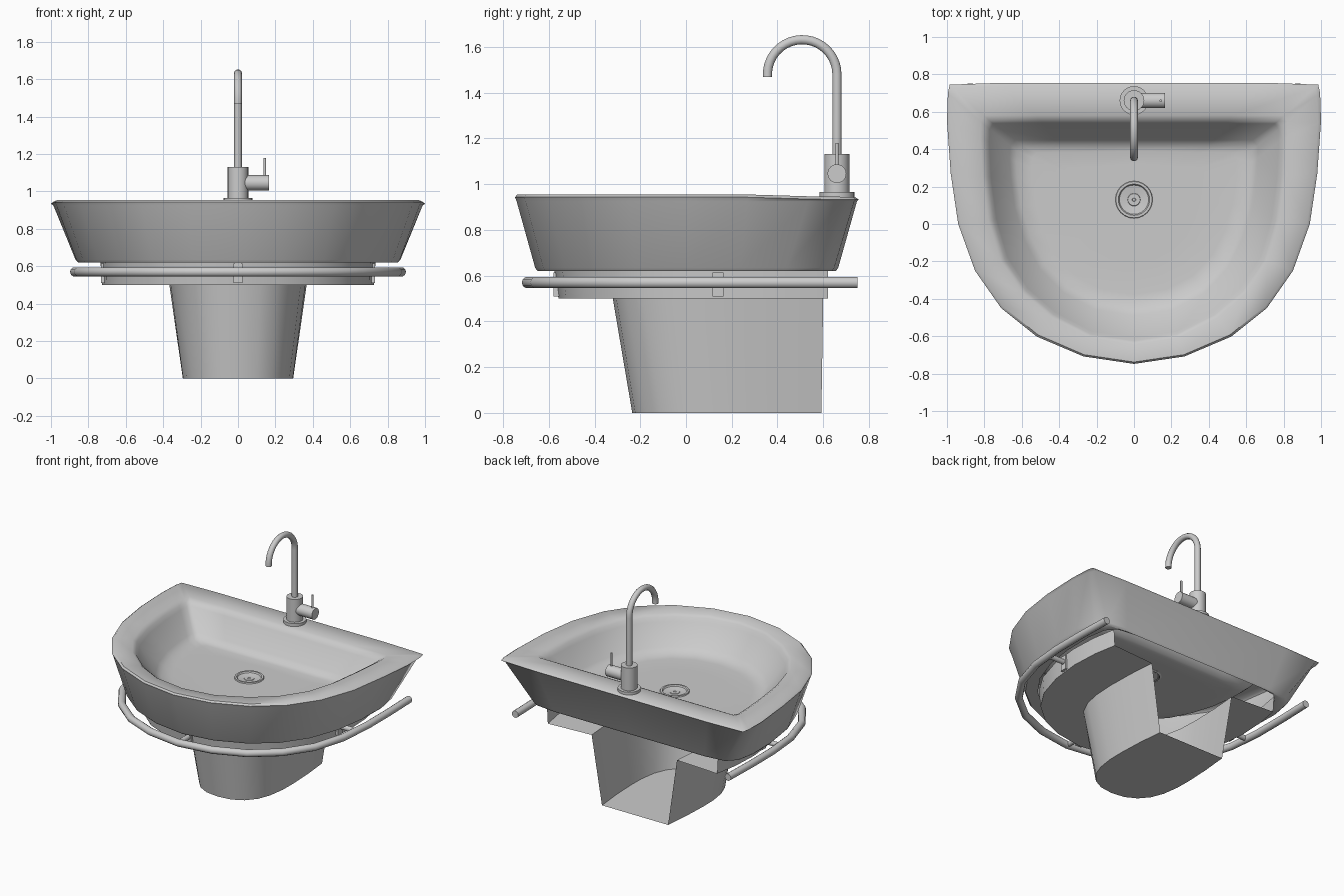
import bpy, bmesh, math
from mathutils import Vector

if "Cube" in bpy.data.objects:
    bpy.data.objects.remove(bpy.data.objects["Cube"])


def smooth(ob, angle=35):
    bpy.ops.object.select_all(action='DESELECT')
    ob.select_set(True)
    bpy.context.view_layer.objects.active = ob
    bpy.ops.object.shade_smooth_by_angle(angle=math.radians(angle))


def link(name, data):
    ob = bpy.data.objects.new(name, data)
    bpy.context.collection.objects.link(ob)
    return ob


def mirror_half(half, closed):
    """Front-to-back half outline -> full outline running left to right."""
    tail = half[1:-1] if closed else half[1:]
    left = [(-x, y) for x, y in tail]
    return left[::-1] + list(half)


def loft(name, rings, closed=True, cap=False, angle=35):
    bm = bmesh.new()
    rows = [[bm.verts.new(p) for p in ring] for ring in rings]
    n = len(rows[0])
    for a, b in zip(rows, rows[1:]):
        for i in range(n if closed else n - 1):
            j = (i + 1) % n
            bm.faces.new((a[i], a[j], b[j], b[i]))
    if cap:
        bm.faces.new(rows[-1])
    bmesh.ops.recalc_face_normals(bm, faces=bm.faces)
    me = bpy.data.meshes.new(name)
    bm.to_mesh(me)
    bm.free()
    ob = link(name, me)
    smooth(ob, angle)
    return ob


def lerp(a, b, t):
    return [(p[0] + (q[0] - p[0]) * t, p[1] + (q[1] - p[1]) * t) for p, q in zip(a, b)]


def scaled(a, s):
    return [(x * s, y * s) for x, y in a]


def at(ring, z):
    return [(x, y, z) for x, y in ring]


def tube(name, pts, r):
    cu = bpy.data.curves.new(name, 'CURVE')
    cu.dimensions = '3D'
    cu.bevel_depth = r
    cu.bevel_resolution = 3
    cu.use_fill_caps = True
    sp = cu.splines.new('POLY')
    sp.points.add(len(pts) - 1)
    for p, co in zip(sp.points, pts):
        p.co = (*co, 1)
    sp.use_smooth = True
    return link(name, cu)


def rod(name, a, b, r, sides=24):
    a, b = Vector(a), Vector(b)
    d = b - a
    bpy.ops.mesh.primitive_cylinder_add(vertices=sides, radius=r, depth=d.length, location=(a + b) / 2)
    ob = bpy.context.object
    ob.name = name
    ob.rotation_euler = d.to_track_quat('Z', 'Y').to_euler()
    smooth(ob)
    return ob


def box(name, loc, size):
    bpy.ops.mesh.primitive_cube_add(size=1, location=loc)
    ob = bpy.context.object
    ob.name = name
    ob.scale = size


# Basin: outer wall, rim and bowl as one skin around a drain hole
front = [(0, -.748), (.27, -.708), (.52, -.602), (.71, -.45), (.85, -.25), (.94, 0), (.98, .27)]
outer = mirror_half(front + [(1, .55), (.995, .7), (.985, .745), (.7, .755), (0, .755)], True)
lower = mirror_half(front + [(.985, .5), (.955, .66), (.88, .735), (.7, .755), (0, .755)], True)
lip = mirror_half([(0, -.625), (.23, -.59), (.43, -.485), (.58, -.355), (.69, -.19), (.75, .02),
                   (.78, .25), (.79, .45), (.788, .52), (.77, .55), (.5, .55), (0, .55)], True)
floor = mirror_half([(0, -.45), (.2, -.42), (.36, -.335), (.48, -.21), (.555, -.06), (.605, .1),
                     (.625, .25), (.63, .33), (.625, .39), (.595, .42), (.4, .42), (0, .42)], True)
# underside flange: none along the back, where the shell is open
flange = [(x * .77, y * (.77 if y < .5 else .868)) for x, y in lower]
DRAIN_Y, FLOOR_Z = .13, .735
hole = []
for x, y in floor:
    d = Vector((x, y - DRAIN_Y)).normalized() * .085
    hole.append((d.x, d.y + DRAIN_Y))


def rim(ring, z):
    # the tap deck at the back sits slightly lower
    return [(x, y, z - .01 * min(1, max(0, (y - .3) / .3))) for x, y in ring]


loft("basin", [
    at(flange, .62), at(scaled(lower, .868), .62), at(scaled(lower, .882), .635),
    at(lerp(scaled(lower, .99), scaled(outer, .99), .8), .925),
    rim(outer, .943), rim(lerp(outer, lip, .08), .955),
    rim(lerp(outer, lip, .85), .952), rim(lip, .935), at(lerp(lip, floor, .1), .905),
    at(lerp(lip, floor, .78), .773), at(floor, .743),
    at(lerp(floor, hole, .15), FLOOR_Z), at(lerp(floor, hole, .5), FLOOR_Z),
    at(hole, FLOOR_Z)], angle=45)

# Shroud and pedestal: one shell, open at the back
shroud = mirror_half([(0, -.575), (.22, -.54), (.4, -.46), (.55, -.33), (.65, -.17),
                      (.71, .03), (.735, .25), (.725, .45), (.695, .622)], False)
ped_top = mirror_half([(0, -.32), (.12, -.305), (.21, -.26), (.28, -.19), (.335, -.08),
                       (.36, .05), (.367, .2), (.362, .4), (.347, .6)], False)
ped_low = mirror_half([(0, -.235), (.1, -.222), (.18, -.18), (.24, -.11), (.275, -.02),
                       (.293, .1), (.295, .22), (.287, .4), (.269, .592)], False)
low_shroud = [(x * .99, y * .97 if y < 0 else y) for x, y in shroud]
loft("pedestal", [at(shroud, .62), at(low_shroud, .5), at(ped_top, .5), at(ped_low, 0)],
     closed=False, cap=True)

# Towel rail and its brackets
RAIL_Z = .57
rail = mirror_half([(0, -.692), (.25, -.655), (.47, -.565), (.65, -.42), (.78, -.23), (.85, 0),
                    (.872, .25), (.872, .5), (.865, .75)], False)
tube("towel_rail", at(rail, RAIL_Z), .026)
for side, tag in ((-1, "left"), (1, "right")):
    box(f"bracket_plate_{tag}", (side * .718, .14, .562), (.03, .05, .105))
    rod(f"bracket_arm_{tag}", (side * .71, .14, RAIL_Z), (side * .86, .14, RAIL_Z), .018)
box("bracket_plate_front", (0, -.565, .562), (.05, .03, .105))
rod("bracket_arm_front", (0, -.56, RAIL_Z), (0, -.69, RAIL_Z), .018)

# Tap
TY = .66
rod("tap_base", (0, TY, .93), (0, TY, .965), .077)
rod("tap_body", (0, TY, .96), (0, TY, 1.132), .055)
rod("tap_valve", (.03, TY, 1.046), (.167, TY, 1.046), .041)
rod("tap_lever", (.143, TY, 1.06), (.143, TY, 1.18), .007, 12)
R, CZ = .152, 1.48
arc = [(0, TY - R + R * math.cos(a), CZ + R * math.sin(a))
       for a in (math.radians(i * 184 / 20) for i in range(21))]
tube("tap_spout", [(0, TY, 1.1)] + arc, .021)

# Drain: flange with a shallow dish and a small centre plug
profile = [(.088, .728), (.1, .734), (.097, .743), (.084, .743), (.078, .734), (.034, .728),
           (.032, .731), (.01, .731), (.008, .727), (.001, .727)]
loft("drain", [[(r * math.cos(t), DRAIN_Y + r * math.sin(t), z)
                for t in (2 * math.pi * i / 24 for i in range(24))] for r, z in profile], cap=True)
